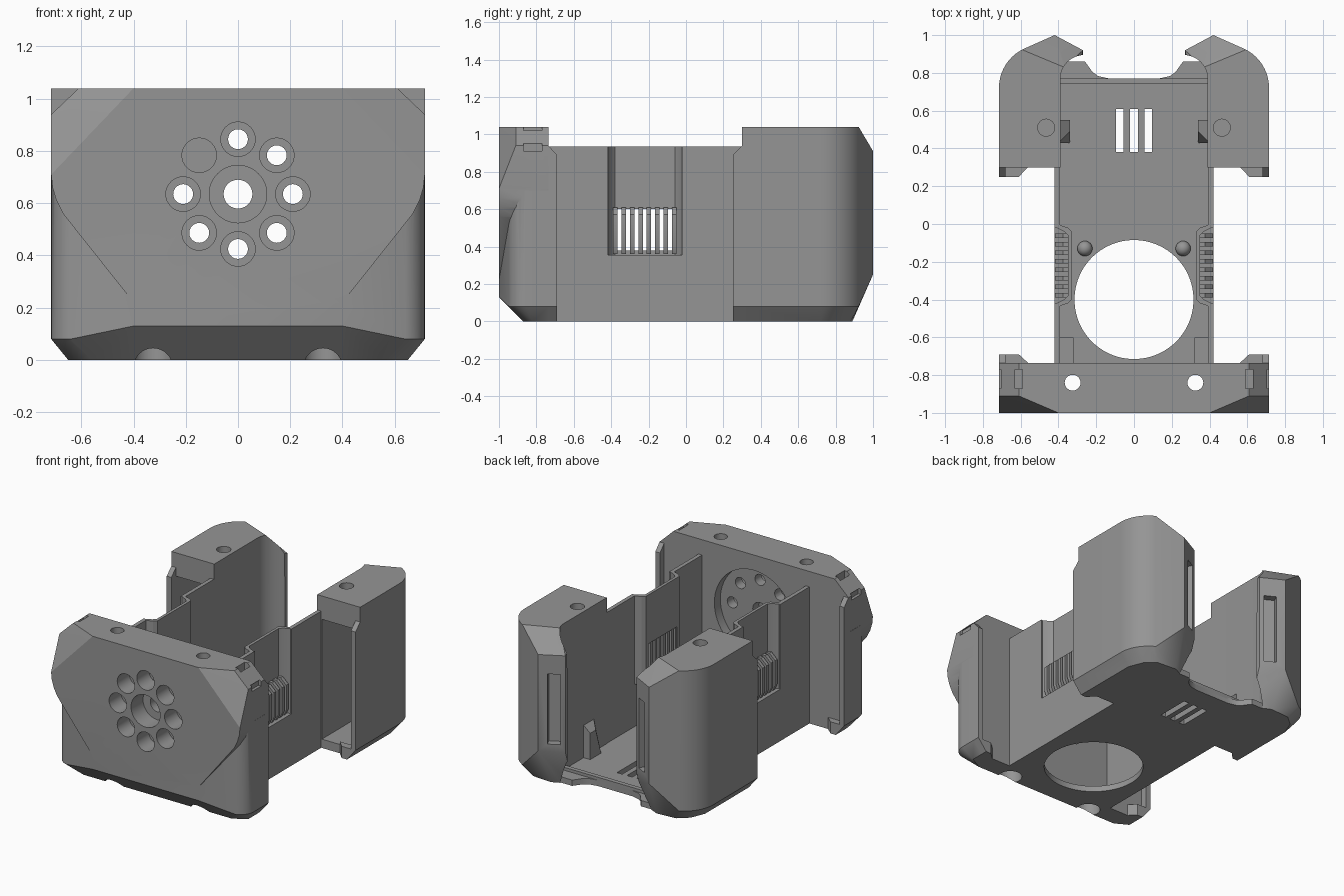
import bpy, bmesh, math
from mathutils import Vector

if "Cube" in bpy.data.objects:
    bpy.data.objects.remove(bpy.data.objects["Cube"])

grey = bpy.data.materials.new("plain_grey")
grey.diffuse_color = (0.30, 0.30, 0.30, 1)
grey.use_nodes = True
grey.node_tree.nodes["Principled BSDF"].inputs["Base Color"].default_value = grey.diffuse_color


def finish(name, bm):
    bmesh.ops.recalc_face_normals(bm, faces=bm.faces)
    me = bpy.data.meshes.new(name)
    bm.to_mesh(me)
    bm.free()
    me.materials.append(grey)
    ob = bpy.data.objects.new(name, me)
    bpy.context.collection.objects.link(ob)
    return ob


def hull(name, pts):
    bm = bmesh.new()
    for p in pts:
        bm.verts.new(p)
    r = bmesh.ops.convex_hull(bm, input=bm.verts)
    junk = set(r["geom_interior"]) | set(r["geom_unused"])
    bmesh.ops.delete(bm, geom=[v for v in junk if isinstance(v, bmesh.types.BMVert)], context='VERTS')
    bmesh.ops.dissolve_limit(bm, angle_limit=0.01, verts=bm.verts, edges=bm.edges)
    return finish(name, bm)


def prism(name, outline, z0, z1):
    bm = bmesh.new()
    f = bm.faces.new([bm.verts.new((x, y, z0)) for x, y in outline])
    g = bmesh.ops.extrude_face_region(bm, geom=[f])["geom"]
    bmesh.ops.translate(bm, vec=(0, 0, z1 - z0), verts=[v for v in g if isinstance(v, bmesh.types.BMVert)])
    return finish(name, bm)


def box(name, x0, x1, y0, y1, z0, z1):
    return prism(name, [(x0, y0), (x1, y0), (x1, y1), (x0, y1)], z0, z1)


def rod(name, a, b, r, n=40):
    a, b = Vector(a), Vector(b)
    bm = bmesh.new()
    bmesh.ops.create_cone(bm, cap_ends=True, segments=n, radius1=r, radius2=r, depth=(b - a).length)
    bm.transform((b - a).to_track_quat('Z', 'Y').to_matrix().to_4x4())
    bmesh.ops.translate(bm, vec=(a + b) / 2, verts=bm.verts)
    return finish(name, bm)


def apply_mod(ob, kind, **kw):
    m = ob.modifiers.new("m", kind)
    for k, v in kw.items():
        setattr(m, k, v)
    bpy.context.view_layer.objects.active = ob
    bpy.ops.object.modifier_apply(modifier="m")


def combine(ob, others, op='DIFFERENCE'):
    for c in others:
        apply_mod(ob, 'BOOLEAN', object=c, operation=op, solver='EXACT')
        bpy.data.objects.remove(c)


def mirror(ob):
    apply_mod(ob, 'MIRROR', use_mirror_merge=False)
    return ob


def arc(cx, cy, rx, ry, a0, a1, n=10):
    return [(cx + rx * math.cos(math.radians(a0 + (a1 - a0) * i / n)),
             cy + ry * math.sin(math.radians(a0 + (a1 - a0) * i / n))) for i in range(n + 1)]


def both(pts):
    return [(s * x, y, z) for x, y, z in pts for s in (1, -1)]


# Front block: rounded lower body plus faceted overhanging face
side = arc(0.615, -0.85, 0.10, 0.10, 0, -75, 10)
low = [(0.4, -1, 0.13), (0.4, -1, 0.7), (0.4, -0.87, 0), (0.56, -0.87, 0), (0.65, -0.82, 0),
       (0.65, -0.735, 0), (0.715, -0.735, 0.08), (0.715, -0.735, 0.7)]
low += [(x, y, z) for x, y in side for z in (0.08, 0.7)]
front = hull("front_block", both(low))
face = [(0.4, -1, 0.22), (0.67, -1, 0.56), (0.695, -1, 0.61), (0.71, -1, 0.66), (0.715, -1, 0.71),
        (0.4, -1, 1.04), (0.61, -0.91, 1.04), (0.715, -0.91, 0.94)]
face += [(x, -0.735, z) for x, z in ((0.4, 0.22), (0.67, 0.56), (0.695, 0.61), (0.71, 0.66),
                                     (0.715, 0.71), (0.715, 0.94), (0.61, 1.04))]
combine(front, [hull("face", both(face))], 'UNION')

# Ring of eight stepped holes round a stepped centre hole, with a round recess behind
cz = 0.635
cuts = [rod("recess", (0, -0.80, cz), (0, -0.6, cz), 0.30, 64),
        rod("centre", (0, -1.1, cz), (0, -0.6, cz), 0.055),
        rod("centre_bore", (0, -1.1, cz), (0, -0.87, cz), 0.11, 48)]
for i in range(8):
    a = i * math.pi / 4
    x, z = 0.21 * math.sin(a), cz + 0.21 * math.cos(a)
    cuts += [rod("hole", (x, -1.1, z), (x, -0.6, z), 0.038, 24),
             rod("bore", (x, -1.1, z), (x, -0.87, z), 0.066, 32)]
# Vertical screw holes and the small slots in the sloping corners
for s in (-1, 1):
    cuts += [rod("screw", (s * 0.325, -0.84, -0.1), (s * 0.325, -0.84, 1.2), 0.042, 24),
             rod("screw_head", (s * 0.325, -0.84, -0.1), (s * 0.325, -0.84, 0.15), 0.075, 32),
             box("slot", *sorted((s * 0.59, s * 0.63)), -0.87, -0.77, 0.98, 1.1),
             box("slot", *sorted((s * 0.695, s * 0.75)), -0.87, -0.77, 0.91, 0.95)]
combine(front, cuts)


# Edge flanges and bottom tabs, facing the open side gap
def flange(name, y0, y1):
    mirror(hull(name, [(x, y, z) for x, z in ((0.68, 0.05), (0.715, 0.08))
                       for y in (y0, y1)] +
                [(x, y0, 0.94) for x in (0.68, 0.715)] + [(x, y1, 0.89) for x in (0.68, 0.715)]))
    mirror(hull(name + "_tab", [(0.56, y0, 0), (0.65, y0, 0), (0.61, y1, 0), (0.65, y1, 0),
                                (0.56, y0, 0.08), (0.715, y0, 0.08), (0.61, y1, 0.08), (0.715, y1, 0.08)]))


flange("front_flange", -0.736, -0.69)
flange("rear_flange", 0.301, 0.25)

# Rear posts: rounded outside, sloped back ends, hollow and open to the front
outer = arc(0.485, 0.72, 0.23, 0.23, 0, 62, 12)
pts = [(0.39, 0.3, 0), (0.65, 0.3, 0), (0.65, 0.72, 0), (0.61, 0.82, 0), (0.54, 0.88, 0), (0.40, 0.89, 0),
       (0.27, 0.83, 0), (0.715, 0.3, 0.08), (0.715, 0.3, 1.04), (0.39, 0.3, 1.04), (0.37, 0.83, 1.04)]
pts += [(x, y, z) for x, y in outer for z in (0.08, 1.04)]
pts += [(x, y, z) for x, y in ((0.42, 1.0), (0.27, 0.92)) for z in (0.25, 0.91)]
post = hull("rear_post", pts)
inner = [(0, 0.2), (0.39, 0.2)] + arc(0.26, 0.77, 0.13, 0.125, 0, 90, 10) + [(0, 0.895)]
win = [(0.30, 0.92), (0.37, 0.957), (0.34, 1.02), (0.27, 0.98)]
combine(post, [prism("inside", inner, -0.1, 1.2),
               box("hollow", 0.425, 0.68, 0.2, 0.74, 0.06, 0.88),
               prism("window", [(x + 0.02, y - 0.03) for x, y in win], 0.30, 0.78),
               rod("top_hole", (0.465, 0.51, 0.9), (0.465, 0.51, 1.1), 0.045, 32)])
mirror(post)

# Floor with scalloped rear edge, large round opening and plain vents
half = [(0.42, -0.74), (0.42, 0.86), (0.33, 0.86), (0.26, 0.86), (0.245, 0.84), (0.22, 0.805),
        (0.19, 0.783), (0.13, 0.77)]
floor = prism("floor", half + [(-x, y) for x, y in reversed(half)], 0, 0.04)
combine(floor, [rod("opening", (0, -0.4, -0.1), (0, -0.4, 0.2), 0.315, 96)] +
        [box("vent", x - 0.02, x + 0.02, 0.38, 0.61, -0.1, 0.2) for x in (-0.075, 0, 0.075)])
box("floor_rear_lip", -0.40, 0.40, 0.74, 0.77, 0.03, 0.06)

# Side walls with an inward pocket open to the top
wall = box("side_wall", 0.393, 0.42, -0.74, 0.31, 0, 0.935)


def pocket(x0, y0, y1, c):
    return [(0.41, y0 - c), (x0 + c, y0), (x0, y0 + c), (x0, y1 - c), (x0 + c, y1), (0.41, y1 + c)]


combine(wall, [prism("pocket_shell", pocket(0.33, -0.42, -0.02, 0.02), 0.33, 0.935)], 'UNION')
combine(wall, [prism("pocket", pocket(0.35, -0.40, -0.04, 0.02) + [(0.5, -0.04), (0.5, -0.40)], 0.355, 1.0),
               box("grille_gap", 0.3, 0.45, -0.375, -0.065, 0.38, 0.60)])
mirror(wall)

# Upright grille slats in the pocket
for i in range(8):
    y = -0.378 + i * 0.045
    mirror(hull("grille_slat", [(x, yy, z) for yy in (y - 0.012, y + 0.012) for x, z in
                                ((0.335, 0.36), (0.40, 0.36), (0.418, 0.40), (0.418, 0.57),
                                 (0.375, 0.61), (0.335, 0.61))]))

# Small parts standing on the floor
mirror(hull("floor_stop", [(x, y, 0.03) for x in (0.34, 0.40) for y in (0.43, 0.55)] +
            [(0.34, 0.49, 0.22), (0.34, 0.55, 0.22), (0.40, 0.43, 0.27), (0.40, 0.55, 0.27)]))
mirror(box("front_ledge", 0.32, 0.40, -0.74, -0.60, 0.03, 0.08))
bm = bmesh.new()
bmesh.ops.create_uvsphere(bm, u_segments=24, v_segments=12, radius=0.04)
bmesh.ops.translate(bm, vec=(0.26, -0.13, 0.045), verts=bm.verts)
mirror(finish("floor_knob", bm))

# Smooth the round surfaces and keep edges crisp
for ob in bpy.context.collection.objects:
    ob.select_set(True)
bpy.ops.object.shade_smooth_by_angle(angle=math.radians(25))
